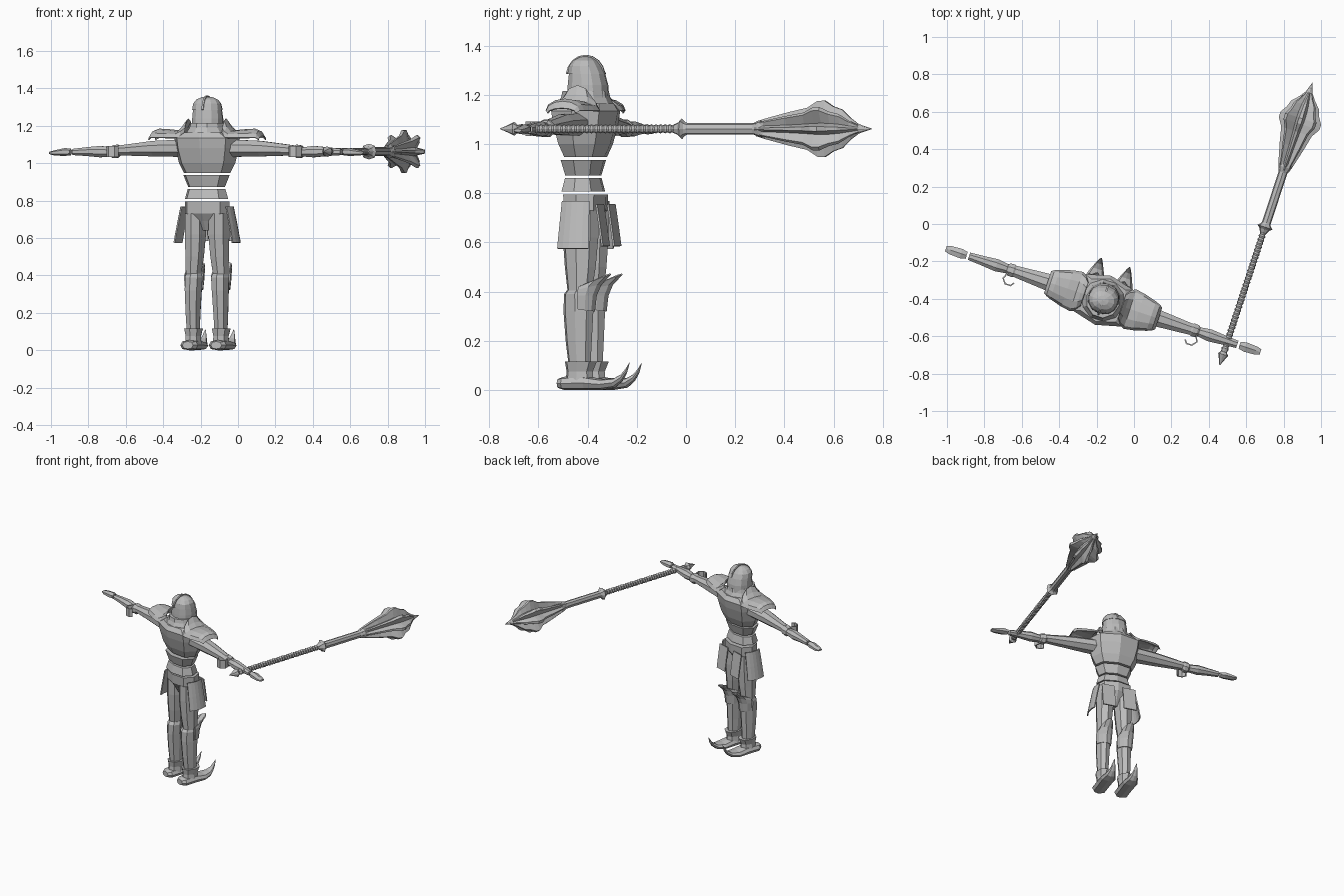
import bpy
import bmesh
from math import sin, cos, pi, radians, copysign
from mathutils import Matrix, Vector

default_cube = bpy.data.objects.get("Cube")
if default_cube:
    bpy.data.objects.remove(default_cube, do_unlink=True)

# One steel colour for the whole figure
steel = bpy.data.materials.new("steel_grey")
steel.use_nodes = True
steel.diffuse_color = (0.5, 0.5, 0.5, 1)
steel.node_tree.nodes["Principled BSDF"].inputs["Base Color"].default_value = (0.5, 0.5, 0.5, 1)

# The figure is built facing +y about its own centre, then turned and placed
PLACEMENT = Matrix.Translation((-0.165, -0.408, 0)) @ Matrix.Rotation(radians(-18.2), 4, "Z")
ARM_HEIGHT = 1.062
MACE_X = 0.70


def skin(name, rows, closed=True, thickness=0):
    """Join rows of points with quads; closed rows make a capped tube, open rows a plate."""
    bm = bmesh.new()
    grid = [[bm.verts.new(point) for point in row] for row in rows]
    count = len(grid[0])
    for low, high in zip(grid, grid[1:]):
        for i in range(count if closed else count - 1):
            j = (i + 1) % count
            bm.faces.new((low[i], low[j], high[j], high[i]))
    if closed:
        bm.faces.new(grid[0])
        bm.faces.new(grid[-1])
    bmesh.ops.recalc_face_normals(bm, faces=bm.faces)
    mesh = bpy.data.meshes.new(name)
    bm.to_mesh(mesh)
    bm.free()
    mesh.materials.append(steel)
    part = bpy.data.objects.new(name, mesh)
    bpy.context.collection.objects.link(part)
    part.matrix_world = PLACEMENT
    if thickness:
        solid = part.modifiers.new("plate_thickness", "SOLIDIFY")
        solid.thickness = thickness
        solid.offset = 0
    return part


def oval(a, b, sides=8, power=1.0, turn=0.0):
    """Points of an oval; a power below one squares it off."""
    points = []
    for i in range(sides):
        angle = 2 * pi * (i + turn) / sides
        c, s = cos(angle), sin(angle)
        points.append((a * copysign(abs(c) ** power, c), b * copysign(abs(s) ** power, s)))
    return points


def upright(name, sections, sides=8, power=1.0):
    """Tube along z from sections (x, y, z, half width, half depth)."""
    return skin(name, [[(x + u, y + v, z) for u, v in oval(a, b, sides, power)]
                       for x, y, z, a, b in sections])


def sideways(name, side, sections, sides=8):
    """Tube along x from sections (x, z, half depth, half height)."""
    return skin(name, [[(side * x, u, z + v) for u, v in oval(a, b, sides, 1, 0.5)]
                       for x, z, a, b in sections])


def forward(name, x, sections, sides=8):
    """Tube along y from sections (y, z, half width, half height)."""
    return skin(name, [[(x + u, y, z + v) for u, v in oval(a, b, sides, 0.8)]
                       for y, z, a, b in sections])


def arc(count, spread):
    return [radians(spread) * (2 * i / (count - 1) - 1) for i in range(count)]


# Torso: breastplate, two waist bands and the hip plate, with open gaps between
upright("breastplate", [(0, 0, 0.947, 0.13, 0.08), (0, 0, 1.0, 0.158, 0.105),
                        (0, 0, 1.08, 0.178, 0.128), (0, 0, 1.135, 0.184, 0.138),
                        (0, 0, 1.165, 0.13, 0.12)], power=0.85)
upright("upper_waist_band", [(0, -0.01, 0.873, 0.103, 0.07), (0, -0.01, 0.936, 0.13, 0.088)],
        power=0.85)
upright("lower_waist_band", [(0, -0.01, 0.808, 0.122, 0.085), (0, -0.01, 0.862, 0.106, 0.07)],
        power=0.85)
upright("hip_plate", [(0, 0, 0.64, 0.03, 0.03), (0, 0, 0.69, 0.06, 0.06),
                      (0, 0, 0.73, 0.125, 0.085), (0, 0, 0.795, 0.125, 0.088)], power=0.85)

# Neck guard and helmet with an overhanging brow
upright("neck_guard", [(0, 0, 1.15, 0.125, 0.12), (0, 0, 1.19, 0.098, 0.1),
                       (0, 0, 1.215, 0.09, 0.095)], 10)
upright("helmet_face", [(0, 0.01, 1.185, 0.084, 0.086), (0, 0.01, 1.24, 0.083, 0.082),
                        (0, 0.005, 1.3, 0.077, 0.07)], 12, 0.9)
upright("helmet_dome", [(0, 0.005, 1.285, 0.082, 0.078), (0, 0, 1.318, 0.077, 0.066),
                        (0, 0, 1.34, 0.06, 0.048), (0, 0, 1.353, 0.03, 0.024),
                        (0, 0, 1.356, 0.006, 0.006)], 12, 0.9)
skin("helmet_crest", [[(x, 0.1 * sin(t) * 0.82, 1.27 + 0.09 * cos(t)) for t in arc(9, 80)]
                      for x in (-0.005, 0.005)], closed=False, thickness=0.006)

for side, label in ((1, "left"), (-1, "right")):
    # Shoulder plate: arched over the arm with a raised inner collar
    rows = []
    for x, crown, half in ((0.105, 1.238, 0.07), (0.125, 1.2, 0.095), (0.15, 1.172, 0.108),
                           (0.2, 1.178, 0.1), (0.27, 1.182, 0.08), (0.295, 1.172, 0.07),
                           (0.31, 1.145, 0.06)):
        foot = min(1.135, crown - 0.02)
        rows.append([(side * x, half * sin(t), foot + (crown - foot) * cos(t))
                     for t in arc(7, 90)])
    skin(label + "_shoulder_plate", rows, closed=False, thickness=0.006)

    # Arm: upper arm, elbow cup with a hooked rear spur, forearm and flat hand
    sideways(label + "_upper_arm", side, [
        (0.14, 1.08, 0.065, 0.05), (0.3, 1.078, 0.05, 0.045), (0.5, 1.068, 0.033, 0.028)])
    sideways(label + "_elbow_cup", side, [
        (0.49, 1.066, 0.03, 0.028), (0.505, 1.064, 0.038, 0.038),
        (0.53, 1.062, 0.036, 0.036), (0.54, 1.062, 0.028, 0.028)])
    hook = [(0.53, -0.02), (0.545, -0.055), (0.525, -0.08), (0.495, -0.08), (0.482, -0.062)]
    skin(label + "_elbow_spur", [[(side * x, y, ARM_HEIGHT + h) for h in (-0.03, 0, 0.03)]
                                 for x, y in hook], closed=False, thickness=0.008)
    sideways(label + "_forearm", side, [
        (0.53, 1.06, 0.026, 0.025), (0.6, 1.062, 0.036, 0.033),
        (0.68, 1.062, 0.028, 0.025), (0.755, 1.06, 0.022, 0.018)])
    sideways(label + "_hand", side, [
        (0.768, 1.06, 0.022, 0.018), (0.8, 1.06, 0.03, 0.021),
        (0.86, 1.055, 0.026, 0.014), (0.885, 1.055, 0.018, 0.007)], 6)

    # Hanging hip guard, bowed outward and flared at the foot
    skin(label + "_hip_guard", [
        [(side * (x + 0.022 * cos(t)), half * t / radians(70), z) for t in arc(6, 70)]
        for x, half, z in ((0.118, 0.058, 0.768), (0.138, 0.062, 0.67), (0.156, 0.066, 0.575))],
        closed=False, thickness=0.008)
    # Small belt tab in front of the hip
    skin(label + "_belt_tab", [[(side * x, y, z) for x in (0.03, 0.075, 0.12)]
                               for y, z in ((0.085, 0.755), (0.098, 0.67), (0.11, 0.585))],
         closed=False, thickness=0.008)

    # Leg: thigh, shin and ankle cuff
    upright(label + "_thigh", [
        (side * 0.078, 0, 0.385, 0.042, 0.05), (side * 0.07, 0, 0.5, 0.052, 0.066),
        (side * 0.066, 0, 0.62, 0.059, 0.076), (side * 0.066, 0, 0.73, 0.058, 0.076)])
    upright(label + "_shin", [
        (side * 0.078, 0, 0.09, 0.036, 0.046), (side * 0.078, -0.004, 0.2, 0.041, 0.056),
        (side * 0.076, -0.006, 0.32, 0.047, 0.064), (side * 0.074, -0.006, 0.39, 0.05, 0.062),
        (side * 0.074, 0, 0.41, 0.044, 0.052)])
    upright(label + "_ankle_cuff", [
        (side * 0.078, 0, 0.035, 0.046, 0.06), (side * 0.078, 0, 0.075, 0.042, 0.056),
        (side * 0.078, 0.005, 0.115, 0.052, 0.068)])

    # Knee guard: front shell whose upper rim sweeps out to a wing
    skin(label + "_knee_guard", [
        [(side * 0.076 + wide * sin(t), reach * cos(t), z + rise * cos(t)) for t in arc(7, 85)]
        for wide, reach, z, rise in ((0.048, 0.062, 0.33, -0.01), (0.054, 0.07, 0.385, 0),
                                     (0.052, 0.09, 0.405, 0.025), (0.046, 0.132, 0.415, 0.057))],
        closed=False, thickness=0.006)

    # Boot with a long toe curling upward
    forward(label + "_boot", side * 0.08, [
        (-0.088, 0.027, 0.03, 0.02), (-0.065, 0.027, 0.05, 0.027), (0.03, 0.028, 0.05, 0.028),
        (0.1, 0.023, 0.052, 0.022), (0.15, 0.029, 0.034, 0.02), (0.18, 0.049, 0.02, 0.016),
        (0.2, 0.077, 0.011, 0.013), (0.213, 0.108, 0.002, 0.003)])


def mace_part(name, sections, sides=8):
    """Round mace piece from (distance along the shaft, radius)."""
    return forward(name, MACE_X, [(y, ARM_HEIGHT, r, r) for y, r in sections], sides)


# Mace: end spike, wrapped grip, collar and upper shaft
mace_part("pommel_spike", [(-0.135, 0.002), (-0.105, 0.014), (-0.075, 0.028),
                           (-0.06, 0.016), (-0.04, 0.02)])
wraps = 34
mace_part("wrapped_grip", [(-0.05 + 0.67 * i / (2 * wraps), 0.019 if i % 2 else 0.014)
                           for i in range(2 * wraps + 1)])
mace_part("shaft_collar", [(0.61, 0.018), (0.63, 0.028), (0.642, 0.042),
                           (0.655, 0.028), (0.675, 0.02)])
mace_part("upper_shaft", [(0.66, 0.024), (0.95, 0.024), (0.98, 0.036), (1.0, 0.032)])

# Flanged head: star section whose ridges swell and then close on a spike
head = []
for y, ridge, valley in ((0.96, 0.03, 0.026), (1.0, 0.042, 0.032), (1.1, 0.068, 0.04),
                         (1.18, 0.086, 0.05), (1.225, 0.114, 0.058), (1.255, 0.115, 0.06),
                         (1.29, 0.092, 0.058), (1.33, 0.078, 0.048), (1.365, 0.044, 0.032),
                         (1.4, 0.019, 0.017), (1.455, 0.001, 0.001)):
    ring = []
    for flange in range(8):
        middle = 2 * pi * flange / 8
        for offset, radius in ((-0.5, valley), (-0.11, ridge), (0.11, ridge)):
            angle = middle + offset * pi / 4
            ring.append(Vector((MACE_X + radius * cos(angle), y, ARM_HEIGHT + radius * sin(angle))))
    head.append(ring)
skin("mace_head", head)
